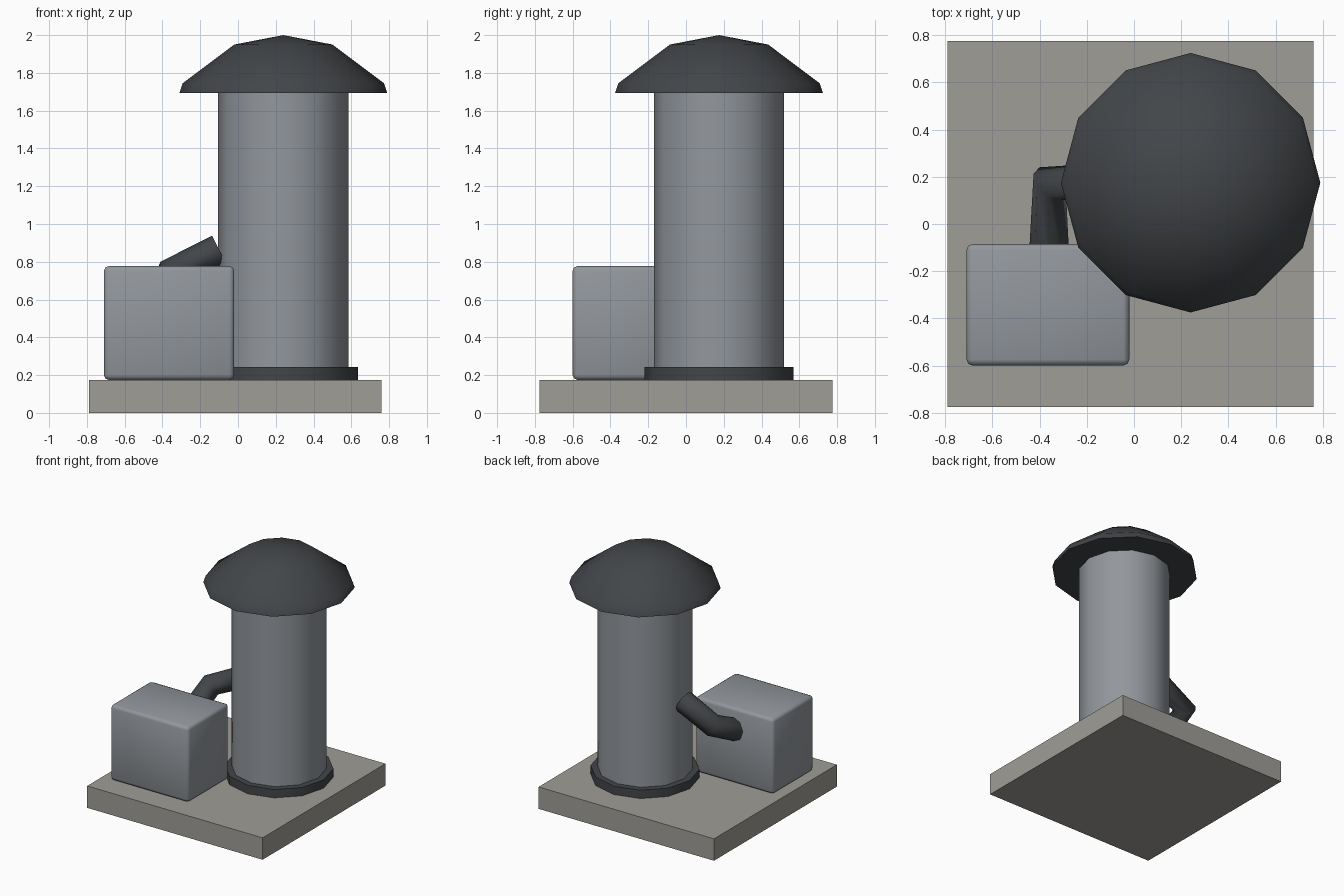
import bpy, bmesh
from math import radians, sin, cos, tau

if "Cube" in bpy.data.objects:
    bpy.data.objects.remove(bpy.data.objects["Cube"])


def material(name, rgb):
    m = bpy.data.materials.new(name)
    m.diffuse_color = (*rgb, 1)
    m.use_nodes = True
    m.node_tree.nodes["Principled BSDF"].inputs["Base Color"].default_value = m.diffuse_color
    return m


STONE = material("stone", (0.35, 0.34, 0.31))
STEEL = material("steel", (0.29, 0.31, 0.335))
DARK = material("dark_metal", (0.055, 0.06, 0.066))


def add_object(name, bm, mat, smooth=True):
    bmesh.ops.recalc_face_normals(bm, faces=bm.faces)
    me = bpy.data.meshes.new(name)
    bm.to_mesh(me)
    bm.free()
    me.materials.append(mat)
    ob = bpy.data.objects.new(name, me)
    bpy.context.collection.objects.link(ob)
    if smooth:
        bpy.ops.object.select_all(action='DESELECT')
        ob.select_set(True)
        bpy.context.view_layer.objects.active = ob
        bpy.ops.object.shade_smooth_by_angle(angle=radians(50))
    return ob


def box(name, lo, hi, mat, bevel=0.0):
    bm = bmesh.new()
    bmesh.ops.create_cube(bm, size=1)
    for v in bm.verts:
        v.co = [(a + b) / 2 + c * (b - a) for a, b, c in zip(lo, hi, v.co)]
    if bevel:
        bmesh.ops.bevel(bm, geom=bm.edges[:], offset=bevel, segments=2,
                        profile=0.5, affect='EDGES')
    return add_object(name, bm, mat, bevel > 0)


def lathe(name, profile, mat, center=(0.24, 0.175), sides=12):
    """Closed solid of revolution from (radius, z) rings, flat or pointed top."""
    bm = bmesh.new()
    rings = []
    for r, z in profile:
        n = sides if r > 0 else 1
        rings.append([bm.verts.new((center[0] + r * cos(tau * i / sides),
                                    center[1] + r * sin(tau * i / sides), z))
                      for i in range(n)])
    bm.faces.new(rings[0])
    for a, b in zip(rings, rings[1:]):
        for i in range(sides):
            j = (i + 1) % sides
            bm.faces.new((a[i], a[j], b[0]) if len(b) == 1
                         else (a[i], a[j], b[j], b[i]))
    if len(rings[-1]) > 1:
        bm.faces.new(rings[-1])
    return add_object(name, bm, mat)


# Foundation slab and side cabinet
box("base_slab", (-0.79, -0.775, 0), (0.76, 0.775, 0.175), STONE)
box("cabinet", (-0.71, -0.60, 0.175), (-0.02, -0.085, 0.777), STEEL, 0.025)

# Vent column with foot flange and mushroom cap
lathe("foot_flange", [(0.395, 0.175), (0.395, 0.242)], DARK)
lathe("column", [(0.345, 0.175), (0.345, 1.72)], STEEL)
lathe("mushroom_cap", [(0.55, 1.694), (0.533, 1.745), (0.26, 1.95), (0, 2.0)], DARK)

# Bent pipe from the cabinet back to the column
curve = bpy.data.curves.new("pipe", 'CURVE')
curve.dimensions = '3D'
curve.bevel_depth = 0.085
curve.bevel_resolution = 2
curve.use_fill_caps = True
path = [(-0.36, -0.13, 0.585), (-0.357, 0.172, 0.735), (-0.10, 0.175, 0.862)]
spline = curve.splines.new('POLY')
spline.points.add(len(path) - 1)
for p, co in zip(spline.points, path):
    p.co = (*co, 1)
curve.materials.append(DARK)
pipe = bpy.data.objects.new("pipe", curve)
bpy.context.collection.objects.link(pipe)
